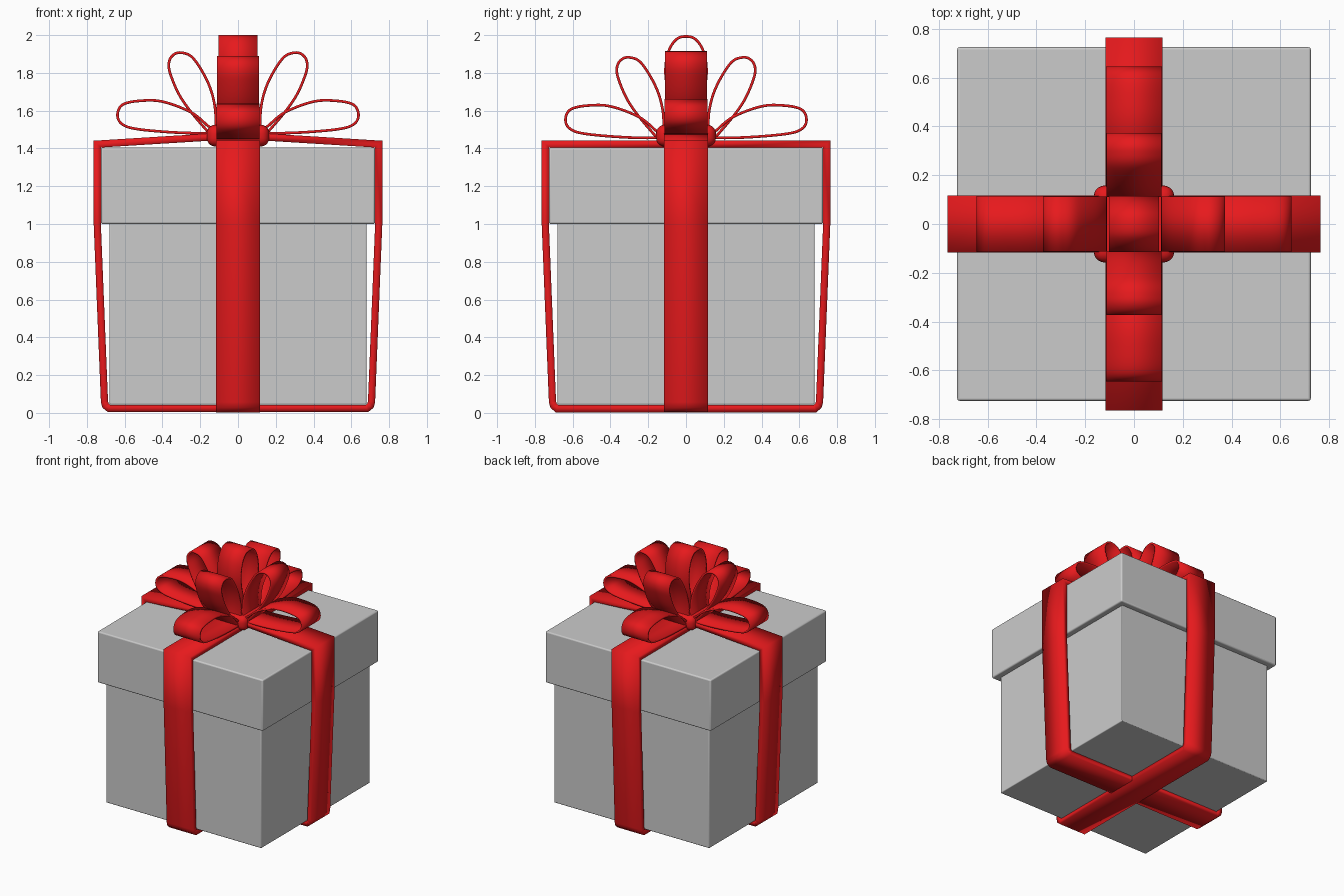
import bpy, math
from mathutils import Vector

if "Cube" in bpy.data.objects:
    bpy.data.objects.remove(bpy.data.objects["Cube"])

red = bpy.data.materials.new("ribbon_red")
red.diffuse_color = (0.8, 0.01, 0.012, 1)
red.use_nodes = True
red.node_tree.nodes["Principled BSDF"].inputs["Base Color"].default_value = red.diffuse_color


def smooth(ob, angle=35):
    bpy.ops.object.select_all(action='DESELECT')
    ob.select_set(True)
    bpy.context.view_layer.objects.active = ob
    bpy.ops.object.shade_smooth_by_angle(angle=math.radians(angle))


def block(name, hx, hy, z0, z1, bevel, segs=3, mat=None):
    bpy.ops.mesh.primitive_cube_add(size=2, location=(0, 0, (z0 + z1) / 2))
    ob = bpy.context.object
    ob.name = name
    ob.scale = (hx, hy, (z1 - z0) / 2)
    bpy.ops.object.transform_apply(location=False, rotation=False, scale=True)
    m = ob.modifiers.new("bevel", 'BEVEL')
    m.width, m.segments = bevel, segs
    if mat:
        ob.data.materials.append(mat)
    smooth(ob)
    return ob


def spline(pts, n=7):
    # closed Catmull-Rom curve through the points
    p, out = [Vector(q) for q in pts], []
    for i in range(len(p)):
        a, b, c, d = (p[(i + k) % len(p)] for k in (-1, 0, 1, 2))
        for k in range(n):
            t = k / n
            out.append(0.5 * (2 * b + (c - a) * t + (2 * a - 5 * b + 4 * c - d) * t * t
                              + (3 * b - a - 3 * c + d) * t ** 3))
    return out


def band(name, path, half, thick, turn=0, dz=0):
    # closed ribbon: path in xz, width along y, turned about z
    n = len(path)
    verts = [(p[0], s * half, p[1] + dz) for p in path for s in (-1, 1)]
    faces = [(2 * i, 2 * i + 1, (2 * i + 3) % (2 * n), (2 * i + 2) % (2 * n)) for i in range(n)]
    me = bpy.data.meshes.new(name)
    me.from_pydata(verts, [], faces)
    ob = bpy.data.objects.new(name, me)
    bpy.context.collection.objects.link(ob)
    ob.rotation_euler.z = math.radians(turn)
    m = ob.modifiers.new("thickness", 'SOLIDIFY')
    m.thickness, m.offset, m.use_even_offset = thick, 0, True
    me.materials.append(red)
    smooth(ob)
    return ob


# box and lid
block("box_body", 0.68, 0.68, 0.045, 1.01, 0.006)
block("box_lid", 0.725, 0.725, 1.0, 1.405, 0.01)


# ribbons wrapped around the box
def wrap(name, top, turn, bottom):
    half = top + [(0.745, 1.423), (0.745, 1.0), (0.707, 0.06), (0.701, 0.038),
                  (0.683, bottom)]
    band(name, half + [(-x, z) for x, z in reversed(half)], 0.116, 0.038, turn)


wrap("ribbon_across", [(0.15, 1.46)], 0, 0.024)
wrap("ribbon_front_to_back", [(0.15, 1.423)], 90, 0.022)

# knot under the bow
block("bow_knot", 0.165, 0.158, 1.41, 1.525, 0.045, 5, red)

# bow loops, one low and one high on each of four sides
low = spline([(0.12, 1.485), (0.3, 1.483), (0.53, 1.502), (0.615, 1.53), (0.638, 1.58),
              (0.61, 1.632), (0.52, 1.652), (0.4, 1.648), (0.25, 1.592), (0.16, 1.52)])
high = spline([(0.13, 1.475), (0.2, 1.535), (0.3, 1.665), (0.355, 1.785), (0.366, 1.85),
               (0.345, 1.893), (0.3, 1.907), (0.235, 1.875), (0.155, 1.74), (0.12, 1.6)])
for side, turn, dz in (("right", 0, 0), ("back", 90, -0.025),
                       ("left", 180, 0), ("front", 270, -0.025)):
    band("bow_low_loop_" + side, low, 0.114, 0.014, turn, dz)
    band("bow_high_loop_" + side, high, 0.112, 0.014, turn, dz)

# upright centre loop
half = [(0.06, 1.6), (0.1, 1.73), (0.108, 1.83), (0.09, 1.92), (0.05, 1.978)]
centre = spline([(0, 1.49)] + half + [(0, 1.993)] + [(-x, z) for x, z in reversed(half)])
band("bow_centre_loop", centre, 0.102, 0.014, 90)
